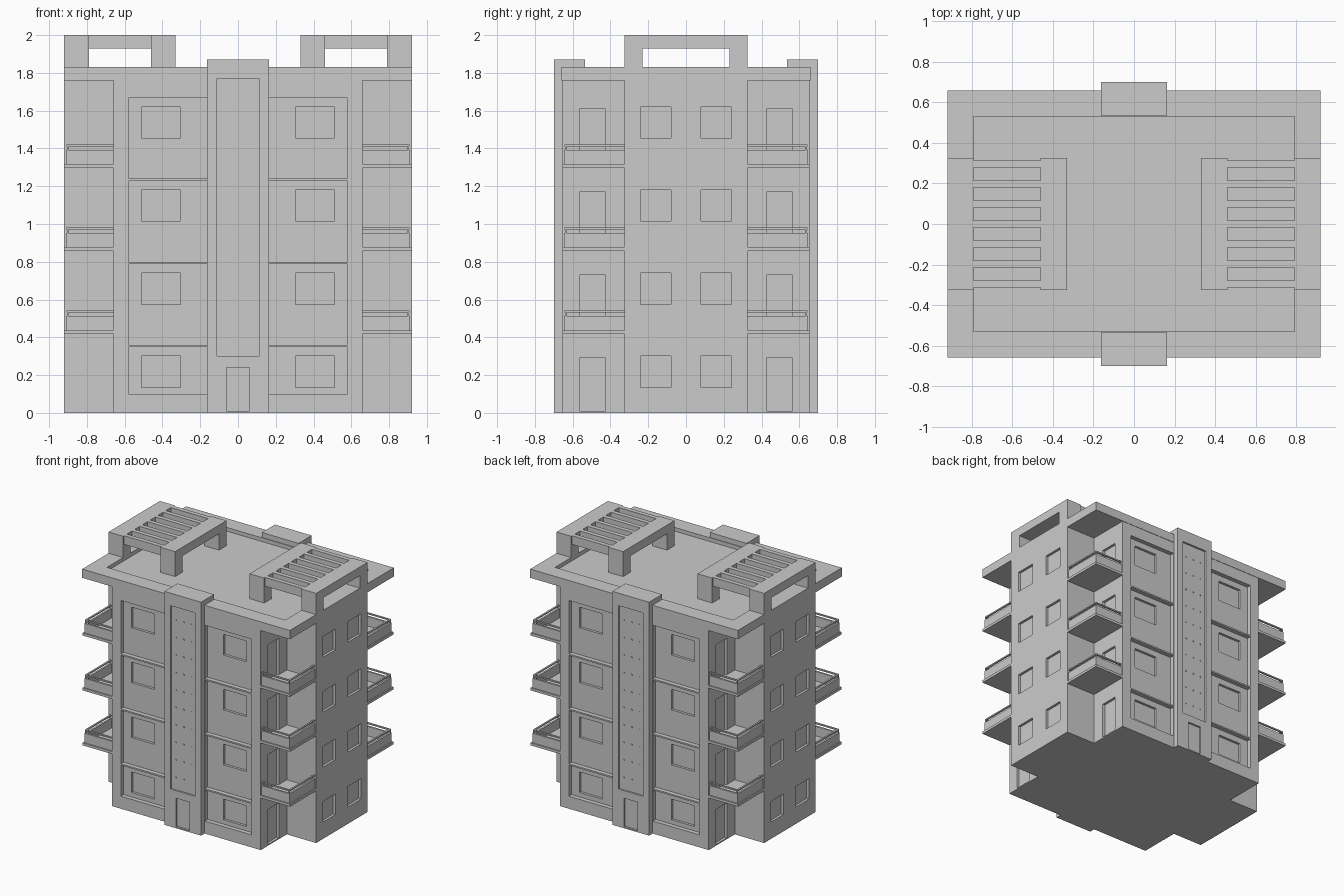
import bpy, bmesh
from mathutils import Vector

if "Cube" in bpy.data.objects:
    bpy.data.objects.remove(bpy.data.objects["Cube"])

SIGNS = [(sx, sy) for sx in (1, -1) for sy in (1, -1)]
FLOOR = 0.44


def add_box(bm, x, y, z):
    """Axis-aligned box from three (min, max) ranges."""
    vs = bmesh.ops.create_cube(bm, size=1)["verts"]
    for v in vs:
        v.co = Vector([(r[0] + r[1]) / 2 + c * abs(r[1] - r[0])
                       for c, r in zip(v.co, (x, y, z))])


def flip(r, s):
    return (r[0] * s, r[1] * s)


def make(name, bm):
    me = bpy.data.meshes.new(name)
    bm.to_mesh(me)
    bm.free()
    ob = bpy.data.objects.new(name, me)
    bpy.context.collection.objects.link(ob)
    return ob


def boxes(name, items):
    bm = bmesh.new()
    for it in items:
        add_box(bm, *it)
    return make(name, bm)


def cut(ob, items):
    """Subtract a set of separate boxes and bake the result."""
    cutter = boxes("cutter", items)
    cutter.hide_render = True
    mod = ob.modifiers.new("cut", "BOOLEAN")
    mod.operation, mod.solver, mod.object = "DIFFERENCE", "EXACT", cutter
    dg = bpy.context.evaluated_depsgraph_get()
    me = bpy.data.meshes.new_from_object(ob.evaluated_get(dg))
    ob.modifiers.clear()
    ob.data = me
    bpy.data.objects.remove(cutter)


# main walls: cross-shaped plan with notched corners
A, B, C, D = 0.92, 0.66, 0.655, 0.325
plan = [(A, -D), (A, D), (B, D), (B, C), (-B, C), (-B, D),
        (-A, D), (-A, -D), (-B, -D), (-B, -C), (B, -C), (B, -D)]
bm = bmesh.new()
base = bm.faces.new([bm.verts.new((x, y, 0)) for x, y in plan])
top = bmesh.ops.extrude_face_region(bm, geom=[base])["geom"]
bmesh.ops.translate(bm, vec=(0, 0, 1.76),
                    verts=[g for g in top if isinstance(g, bmesh.types.BMVert)])
bmesh.ops.recalc_face_normals(bm, faces=bm.faces)
walls = make("walls", bm)

# facade recesses, side windows and balcony doors, then windows in the recesses
first, second = [], []
for k in range(4):
    h = k * FLOOR
    for sx, sy in SIGNS:
        z_low = 0.1 if k == 0 else h - 0.08
        first.append((flip((0.165, 0.58), sx), flip((0.62, 0.75), sy), (z_low, 0.348 + h)))
        first.append((flip((0.90, 1.0), sx), flip((0.08, 0.24), sy), (0.135 + h, 0.30 + h)))
        z_door = 0.01 if k == 0 else h - 0.005
        first.append((flip((0.64, 0.75), sx), flip((0.425, 0.565), sy), (z_door, 0.29 + h)))
        second.append((flip((0.305, 0.51), sx), flip((0.60, 0.75), sy), (0.135 + h, 0.30 + h)))
cut(walls, first)
cut(walls, second)

# roof slab with sunken deck
roof = boxes("roof_slab", [((-A, A), (-C - .003, C + .003), (1.76, 1.83))])
cut(roof, [((-0.79, 0.79), (-0.53, 0.53), (1.80, 1.9))])

# stair towers front and back, with long panel, entrance and small studs
for s, name in ((-1, "front"), (1, "back")):
    tower = boxes(name + "_stair_tower",
                  [((-0.163, 0.163), flip((0.535, 0.70), s), (0, 1.87))])
    cut(tower, [((-0.11, 0.11), flip((0.685, 0.8), s), (0.30, 1.77)),
                ((-0.06, 0.06), flip((0.685, 0.8), s), (0.01, 0.24))])
    studs = []
    for x in (-0.07, 0, 0.07):
        for k in range(10):
            z = 0.40 + k * 0.14
            studs.append(((x - .004, x + .004), flip((0.68, 0.69), s), (z - .004, z + .004)))
    boxes(name + "_panel_studs", studs)

# corner balconies: slab, low parapet, thin handrail on posts
for k in range(3):
    h = k * FLOOR
    for sx, sy in SIGNS:
        parts = [((0.66, 0.92), (0.325, 0.655), (0.417, 0.437)),
                 ((0.895, 0.91), (0.325, 0.645), (0.437, 0.513)),
                 ((0.66, 0.895), (0.63, 0.645), (0.437, 0.513)),
                 ((0.895, 0.908), (0.325, 0.643), (0.531, 0.541)),
                 ((0.66, 0.895), (0.63, 0.643), (0.531, 0.541)),
                 ((0.898, 0.906), (0.633, 0.641), (0.513, 0.531))]
        boxes("balcony", [(flip(x, sx), flip(y, sy), (z[0] + h, z[1] + h))
                          for x, y, z in parts])

# roof pergolas: four legs, two end beams, seven slats
for s in (1, -1):
    parts = []
    for x, foot in (((0.33, 0.46), 1.80), ((0.79, 0.92), 1.83)):
        parts.append((x, (-D, D), (1.93, 2.0)))
        for sy in (1, -1):
            parts.append((x, flip((0.23, D), sy), (foot, 1.93)))
    for i in range(-3, 4):
        y = i * 0.0985
        parts.append(((0.46, 0.79), (y - 0.0175, y + 0.0175), (1.93, 2.0)))
    boxes("pergola", [(flip(x, s), y, z) for x, y, z in parts])
